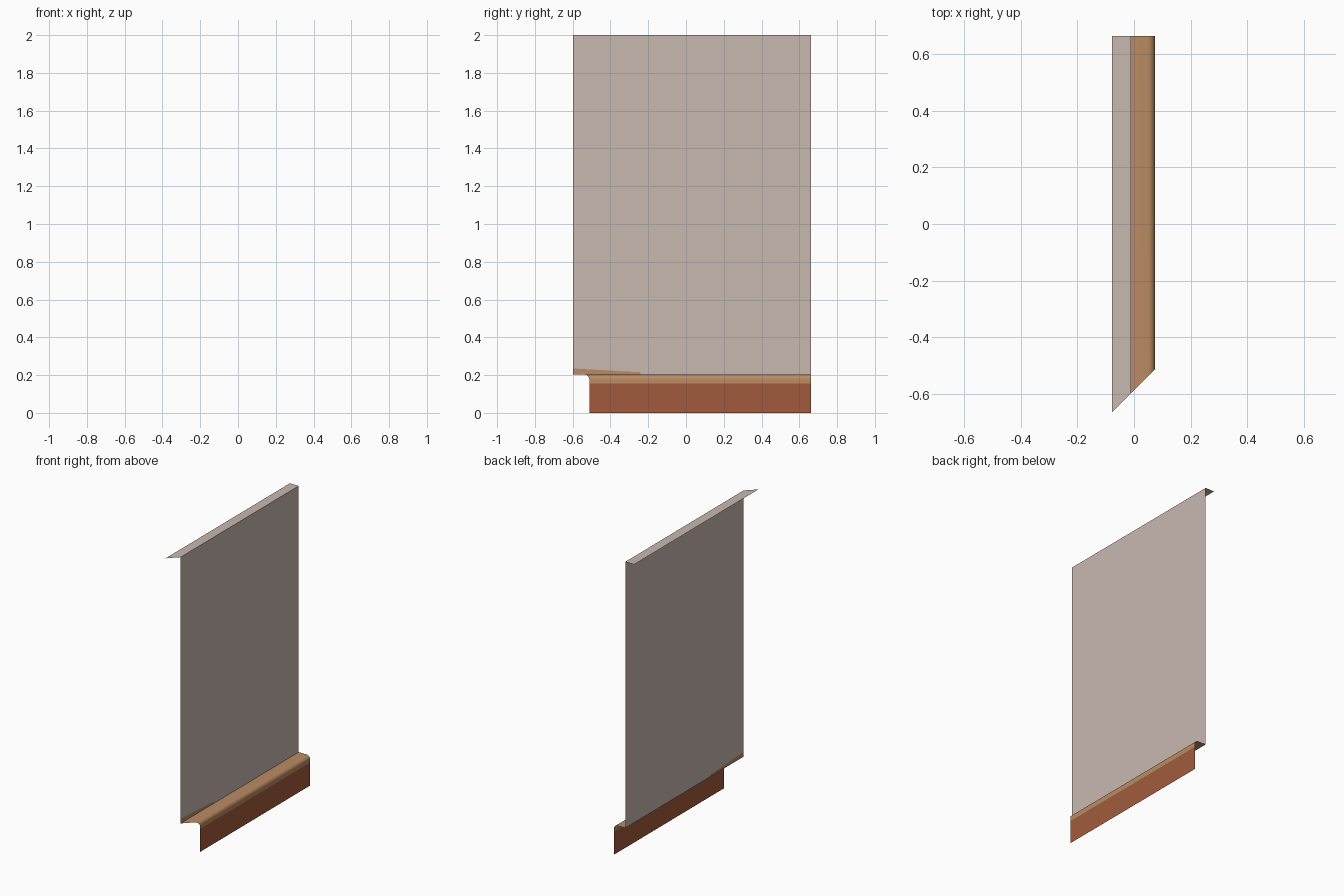
import bpy, bmesh, math

if "Cube" in bpy.data.objects:
    bpy.data.objects.remove(bpy.data.objects["Cube"])

BACK_Y = 0.663      # square end
FRONT_X0 = -0.586   # mitred end: y = FRONT_X0 - or + x


def miter(x):
    return FRONT_X0 + x


def material(name, rgb):
    m = bpy.data.materials.new(name)
    m.diffuse_color = (*rgb, 1)
    m.use_nodes = True
    m.node_tree.nodes["Principled BSDF"].inputs["Base Color"].default_value = m.diffuse_color
    return m


plaster = material("pale plaster", (0.584, 0.479, 0.434))
wood = material("tan wood", (0.49, 0.26, 0.122))
brick = material("red brown", (0.36, 0.105, 0.045))


def make_object(name, polys, mat):
    """Open sheet from polygons given as point lists."""
    bm = bmesh.new()
    for p in polys:
        bm.faces.new([bm.verts.new(v) for v in p])
    bmesh.ops.remove_doubles(bm, verts=bm.verts, dist=1e-5)
    me = bpy.data.meshes.new(name)
    bm.to_mesh(me)
    bm.free()
    me.materials.append(mat)
    ob = bpy.data.objects.new(name, me)
    bpy.context.collection.objects.link(ob)
    return ob


def sweep(name, profile, mat):
    """Run an (x, z) profile along y from the mitred end to the square end."""
    polys = []
    for (x0, z0), (x1, z1) in zip(profile, profile[1:]):
        polys.append([(x0, miter(x0), z0), (x0, BACK_Y, z0),
                      (x1, BACK_Y, z1), (x1, miter(x1), z1)])
    return make_object(name, polys, mat)


WALL_X, FACE_X, TOP_Z, R = -0.011, 0.074, 0.203, 0.026
wy = miter(WALL_X)

# base board
sweep("base_panel", [(FACE_X, 0), (FACE_X, 0.155)], brick)

# rounded ledge trim
arc = [(FACE_X - R + R * math.cos(a), TOP_Z - R + R * math.sin(a))
       for a in (i * math.pi / 16 for i in range(9))]
trim = sweep("ledge_trim", [(FACE_X, 0.155)] + arc + [(WALL_X, TOP_Z)], wood)
trim.data.shade_smooth()

# small tapered wooden upstand at the foot of the wall
up = [(wy, 0.235), (-0.24, 0.215), (-0.24, TOP_Z)]
make_object("trim_upstand", [[(WALL_X, wy, TOP_Z)] +
            [(WALL_X, y, z) for y, z in reversed(up)]], wood)

# wall sheet fitted above the upstand
make_object("wall_panel", [[(WALL_X, y, z) for y, z in
            up + [(BACK_Y, TOP_Z), (BACK_Y, 2), (wy, 2)]]], plaster)

# top flange turned inward
sweep("top_flange", [(WALL_X, 2), (-0.077, 2)], plaster)
